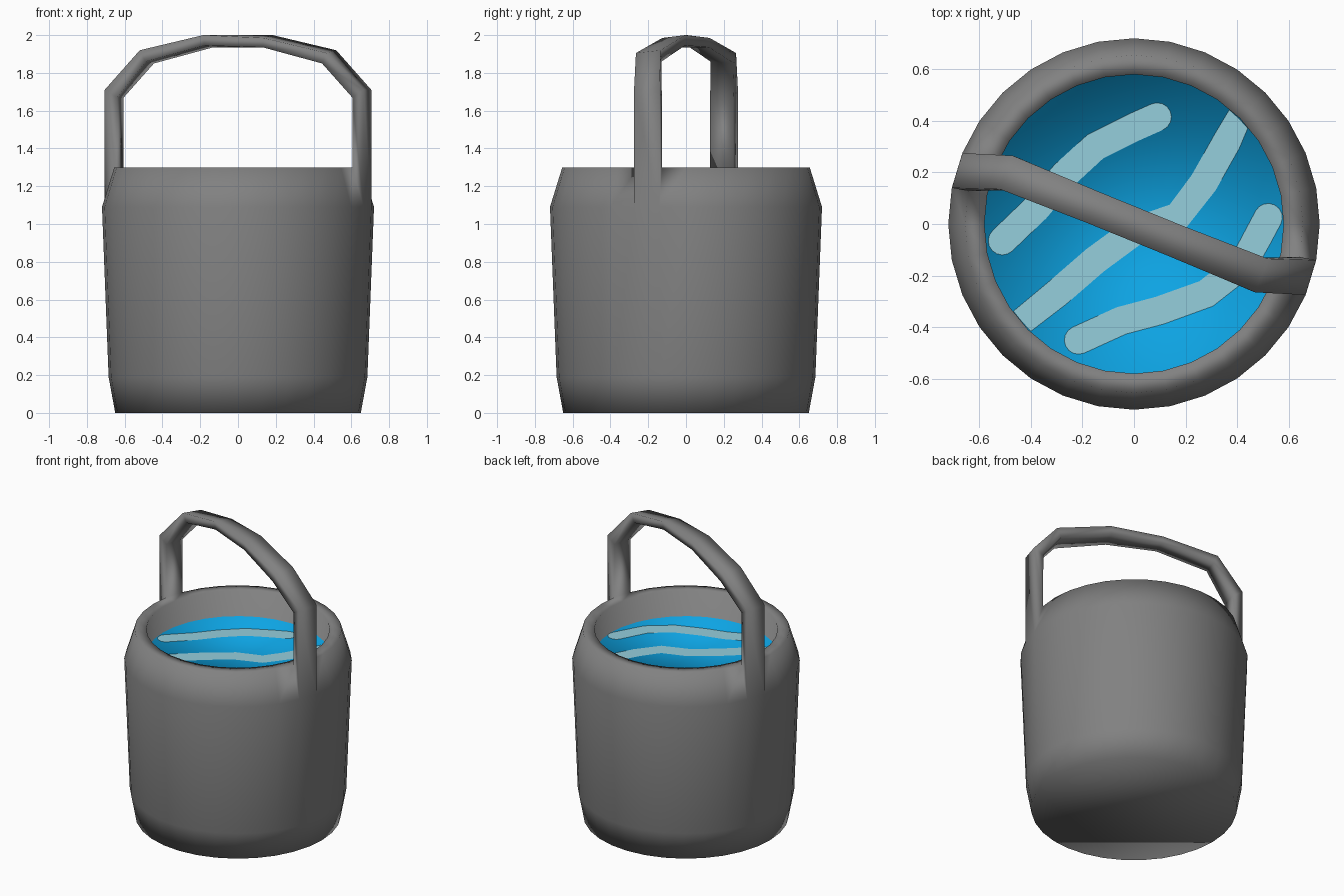
import bpy, bmesh, math
from mathutils import Vector

if "Cube" in bpy.data.objects:
    bpy.data.objects.remove(bpy.data.objects["Cube"])


def material(name, rgb):
    m = bpy.data.materials.new(name)
    m.diffuse_color = (*rgb, 1)
    m.use_nodes = True
    m.node_tree.nodes["Principled BSDF"].inputs["Base Color"].default_value = m.diffuse_color
    return m


GREY = material("dark_grey_metal", (0.22, 0.22, 0.22))
BLUE = material("water_blue", (0.004, 0.37, 0.77))
PALE = material("pale_ripple_blue", (0.30, 0.62, 0.72))


def finish(bm, name, mats):
    me = bpy.data.meshes.new(name)
    bm.to_mesh(me)
    bm.free()
    for m in mats:
        me.materials.append(m)
    ob = bpy.data.objects.new(name, me)
    bpy.context.collection.objects.link(ob)
    return ob


# bucket: lathed profile, closed by the base and the water surface
N = 32
WATER_Z = 1.12
PROFILE = [(0.65, 0), (0.685, 0.19), (0.72, 1.09), (0.655, 1.30), (0.58, 1.30), (0.58, WATER_Z)]
LEG_SEGMENTS = (14, 30)      # sloped shoulder faces that the handle grows from
bm = bmesh.new()
rings = [[bm.verts.new((r * math.cos(math.tau * k / N), r * math.sin(math.tau * k / N), z))
          for k in range(N)] for r, z in PROFILE]
for i in range(len(rings) - 1):
    for k in range(N):
        if i == 2 and k in LEG_SEGMENTS:
            continue
        j = (k + 1) % N
        bm.faces.new((rings[i][k], rings[i][j], rings[i + 1][j], rings[i + 1][k]))
bm.faces.new(rings[0][::-1])
water = bm.faces.new(rings[-1])
water.material_index = 1

# handle: four-cornered sections (outer a, outer b, inner b, inner a), right half
HALF = [
    [(0.706, -0.14, 1.71), (0.665, -0.275, 1.71), (0.605, -0.25, 1.67), (0.642, -0.128, 1.67)],
    [(0.52, -0.135, 1.92), (0.47, -0.265, 1.905), (0.445, -0.255, 1.85), (0.49, -0.13, 1.86)],
    [(0.184, -0.005, 2.0), (0.136, -0.125, 1.985), (0.132, -0.122, 1.935), (0.178, -0.005, 1.945)],
]


def half_turn(section):
    a, b, c, d = [(-x, -y, z) for x, y, z in section]
    return [b, a, d, c]


sections = [[rings[2][31], rings[2][30], rings[3][30], rings[3][31]]]
for s in HALF + [half_turn(s) for s in reversed(HALF)]:
    sections.append([bm.verts.new(p) for p in s])
sections.append([rings[2][14], rings[2][15], rings[3][15], rings[3][14]])
for s, t in zip(sections, sections[1:]):
    for i in range(4):
        j = (i + 1) % 4
        bm.faces.new((s[i], s[j], t[j], t[i]))
bmesh.ops.recalc_face_normals(bm, faces=bm.faces[:])
for f in bm.faces:
    f.smooth = True
finish(bm, "bucket_with_handle", [GREY, BLUE])


# ripples: thin rounded bands lying on the water, trimmed to the bucket's inside
def ripple(name, path, w=0.055):
    pts = [Vector(p) for p in path]
    dirs = [(pts[min(i + 1, len(pts) - 1)] - pts[max(i - 1, 0)]).normalized() for i in range(len(pts))]
    left = [p + w * Vector((-d.y, d.x)) for p, d in zip(pts, dirs)]
    right = [p - w * Vector((-d.y, d.x)) for p, d in zip(pts, dirs)]

    def cap(p, d):
        n = Vector((-d.y, d.x))
        return [p + w * (math.cos(t) * n + math.sin(t) * d)
                for t in [math.pi * k / 8 for k in range(1, 8)]]

    outline = left + cap(pts[-1], dirs[-1]) + right[::-1] + cap(pts[0], -dirs[0])
    b = bmesh.new()
    vs = []
    for p in outline:
        if p.length > 0.576:
            p = p * (0.576 / p.length)
        vs.append(b.verts.new((p.x, p.y, WATER_Z + 0.004)))
    f = b.faces.new(vs)
    f.normal_update()
    if f.normal.z < 0:
        f.normal_flip()
    bmesh.ops.triangulate(b, faces=b.faces[:])
    finish(b, name, [PALE])


ripple("ripple_back", [(-0.51, -0.065), (-0.38, 0.06), (-0.27, 0.19), (-0.15, 0.30), (0, 0.375), (0.09, 0.415)])
ripple("ripple_middle", [(-0.46, -0.40), (-0.3, -0.27), (-0.15, -0.14), (0, -0.03), (0.17, 0.03),
                         (0.27, 0.16), (0.36, 0.32), (0.43, 0.43)])
ripple("ripple_front", [(-0.215, -0.45), (-0.05, -0.375), (0.1, -0.335), (0.28, -0.27),
                        (0.42, -0.16), (0.48, -0.05), (0.52, 0.025)])
